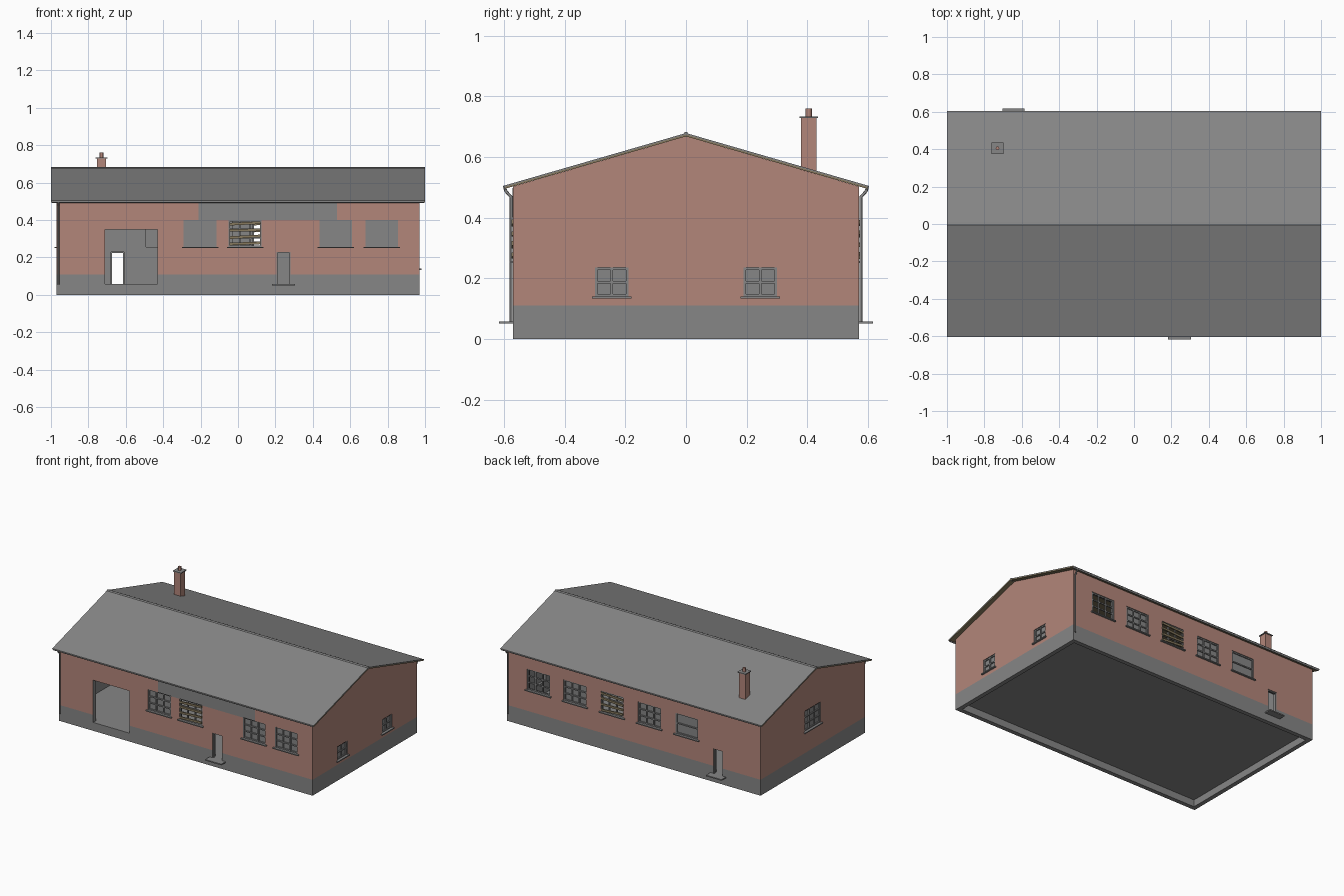
import bpy, bmesh, math, random
from mathutils import Matrix, Vector

random.seed(4)
if "Cube" in bpy.data.objects:
    bpy.data.objects.remove(bpy.data.objects["Cube"])


def material(name, r, g, b):
    m = bpy.data.materials.new(name)
    m.use_nodes = True
    m.diffuse_color = (r, g, b, 1)
    m.node_tree.nodes["Principled BSDF"].inputs["Base Color"].default_value = (r, g, b, 1)
    return m


GREY = material("concrete grey", .24, .24, .24)
BRICK = material("brick red", .45, .24, .195)
WOOD = material("weathered wood", .24, .19, .11)

LX, LY, THICK, FLOOR = .97, .57, .03, .058
EAVE, RIDGE, PLINTH = .503, .668, .11


def finish(name, bm, *mats):
    bmesh.ops.recalc_face_normals(bm, faces=bm.faces)
    mesh = bpy.data.meshes.new(name)
    bm.to_mesh(mesh)
    bm.free()
    ob = bpy.data.objects.new(name, mesh)
    bpy.context.collection.objects.link(ob)
    for m in mats:
        mesh.materials.append(m)
    return ob


def add_box(bm, lo, hi, mat=Matrix(), tilt=0):
    lo, hi = Vector(lo), Vector(hi)
    m = mat @ Matrix.Translation((lo + hi) / 2) @ Matrix.Rotation(tilt, 4, 'Y')
    bmesh.ops.create_cube(bm, size=1, matrix=m @ Matrix.Diagonal((*(hi - lo), 1)))


def box(name, lo, hi, m):
    bm = bmesh.new()
    add_box(bm, lo, hi)
    return finish(name, bm, m)


def prism(name, yz, half, *mats):
    bm = bmesh.new()
    face = bm.faces.new([bm.verts.new((-half, y, z)) for y, z in yz])
    ext = bmesh.ops.extrude_face_region(bm, geom=[face], use_keep_orig=True)
    verts = [v for v in ext["geom"] if isinstance(v, bmesh.types.BMVert)]
    bmesh.ops.translate(bm, verts=verts, vec=(2 * half, 0, 0))
    return finish(name, bm, *mats)


def tube(name, pts, radius, m):
    cu = bpy.data.curves.new(name, 'CURVE')
    cu.dimensions = '3D'
    cu.bevel_depth, cu.bevel_resolution, cu.use_fill_caps = radius, 2, True
    sp = cu.splines.new('POLY')
    sp.points.add(len(pts) - 1)
    for p, co in zip(sp.points, pts):
        p.co = (*co, 1)
    cu.materials.append(m)
    ob = bpy.data.objects.new(name, cu)
    bpy.context.collection.objects.link(ob)


# Wall frames: local x runs along the wall, local -y points outward
def frame(angle, dist):
    return Matrix.Rotation(angle, 4, 'Z') @ Matrix.Translation((0, -dist, 0))


WALLS = {"front": frame(0, LY), "back": frame(math.pi, LY),
         "left": frame(math.pi / 2, LX), "right": frame(-math.pi / 2, LX)}

# Windows: wall, centre along wall, width, bottom, top, style
WINDOWS = [("front", c, .175, .257, .40, "glazed") for c in (-.203, .523, .768)]
WINDOWS += [("back", c, .175, .257, .40, "glazed") for c in (-.45, .12)]
WINDOWS += [("back", .405, .175, .257, .40, "simple"),
            ("back", -.73, .175, .257, .40, "empty"),
            ("front", .038, .175, .257, .40, "boarded"),
            ("back", -.165, .175, .257, .40, "boarded"),
            ("right", 0, .175, .257, .40, "glazed"),
            ("left", -.245, .11, .14, .235, "small"),
            ("left", .245, .11, .14, .235, "small")]
# Open doorways: wall, left, right, top
DOORS = [("front", -.71, -.43, .35), ("front", .205, .28, .23), ("back", .61, .68, .23)]

# Wall shell with openings cut out
walls = prism("walls", [(-LY, 0), (LY, 0), (LY, EAVE), (0, RIDGE), (-LY, EAVE)],
              LX, GREY, BRICK)
inside = box("interior_cutter", (THICK - LX, THICK - LY, -1), (LX - THICK, LY - THICK, 1), GREY)
bm = bmesh.new()
for wall, c, w, z0, z1, style in WINDOWS:
    add_box(bm, (c - w / 2, -.05, z0), (c + w / 2, .05, z1), WALLS[wall])
for wall, x0, x1, top in DOORS:
    add_box(bm, (x0, -.05, FLOOR), (x1, .05, top), WALLS[wall])
holes = finish("opening_cutter", bm, GREY)
bpy.context.view_layer.objects.active = walls
for cutter in (inside, holes):
    cutter.hide_render = True
    mod = walls.modifiers.new("cut", 'BOOLEAN')
    mod.operation, mod.solver, mod.object = 'DIFFERENCE', 'EXACT', cutter
    bpy.ops.object.modifier_apply(modifier=mod.name)
    bpy.data.objects.remove(cutter)

# Brick above the plinth on outer faces only
bm = bmesh.new()
bm.from_mesh(walls.data)
bmesh.ops.bisect_plane(bm, geom=bm.verts[:] + bm.edges[:] + bm.faces[:],
                       plane_co=(0, 0, PLINTH), plane_no=(0, 0, 1))
for f in bm.faces:
    c = f.calc_center_median()
    outer = all(abs(v.co.x) > LX - .001 for v in f.verts) or \
        all(abs(v.co.y) > LY - .001 for v in f.verts)
    f.material_index = int(outer and c.z > PLINTH)
bm.to_mesh(walls.data)
bm.free()

box("floor", (-LX + .01, -LY + .01, FLOOR - .01), (LX - .01, LY - .01, FLOOR - .001), GREY)

# Windows with glass, bars, sills and boards
for i, (wall, c, w, z0, z1, style) in enumerate(WINDOWS):
    M = WALLS[wall]
    a, b, h, t = c - w / 2, c + w / 2, z1 - z0, .004
    tag = f"{wall}_window_{i + 1}"
    bm = bmesh.new()
    add_box(bm, (a - .01, -.012, z0 - .007), (b + .01, .015, z0), M)
    finish(tag + "_sill", bm, GREY)
    bm = bmesh.new()
    cols, rows = {"small": (2, 2), "simple": (1, 2)}.get(style, (3, 3))
    for k in range(cols + 1):
        x = a + t + (w - 2 * t) * k / cols
        add_box(bm, (x - t, .004, z0), (x + t, .014, z1), M)
    for k in range(rows + 1):
        z = z0 + t + (h - 2 * t) * k / rows
        add_box(bm, (a, .005, z - t), (b, .013, z + t), M)
    finish(tag + "_bars", bm, GREY)
    if style in ("glazed", "small", "simple"):
        bm = bmesh.new()
        add_box(bm, (a, .012, z0), (b, .015, z1), M)
        finish(tag + "_glass", bm, GREY)
    if style == "boarded":
        bm = bmesh.new()
        for k in range(4):
            z = z0 + h * (k + .5) / 4
            add_box(bm, (a + .004, -.005, z - .007), (b - .004, .003, z + .007), M,
                    random.uniform(-.07, .07))
        finish(tag + "_boards", bm, WOOD)

# Door frames and steps for the two small doorways
for wall, x0, x1, top in DOORS[1:]:
    M = WALLS[wall]
    bm = bmesh.new()
    add_box(bm, (x0, .004, FLOOR), (x0 + .005, .016, top), M)
    add_box(bm, (x1 - .005, .004, FLOOR), (x1, .016, top), M)
    add_box(bm, (x0, .004, top - .005), (x1, .016, top), M)
    finish(wall + "_door_frame", bm, GREY)
    bm = bmesh.new()
    add_box(bm, (x0 - .024, -.047, FLOOR - .008), (x1 + .024, .01, FLOOR), M)
    finish(wall + "_door_step", bm, GREY)

# Plain panel above the front windows
box("front_panel", (-.21, -LY - .003, .40), (.53, -LY + .001, .497), GREY)


# Roof: grey sheet over timber boards, with a ridge cap
def roof_layer(name, top, bottom, overhang, m):
    drop = .289 * overhang
    prism(name, [(-overhang, top - drop), (0, top), (overhang, top - drop),
                 (overhang, bottom - drop), (0, bottom), (-overhang, bottom - drop)], 1, m)


roof_layer("roof_sheet", .679, .674, .603, GREY)
roof_layer("roof_boards", .674, .668, .599, WOOD)
tube("ridge_cap", [(-1, 0, .674), (1, 0, .674)], .009, GREY)

# Gutters and downpipes
for s, x, side in ((-1, -.96, "front"), (1, .96, "back")):
    tube(side + "_gutter", [(-.995, s * .597, .498), (.995, s * .597, .498)], .006, GREY)
    tube(side + "_downpipe", [(x, s * .597, .496), (x, s * .594, .487), (x, s * .577, .468),
                              (x, s * .577, .055)], .005, GREY)

# Chimney
CX, CY = -.73, .405
box("chimney_stack", (CX - .025, CY - .025, .53), (CX + .025, CY + .025, .73), BRICK)
box("chimney_cap", (CX - .031, CY - .031, .728), (CX + .031, CY + .031, .734), GREY)
tube("chimney_pot", [(CX, CY, .734), (CX, CY, .76)], .01, BRICK)
